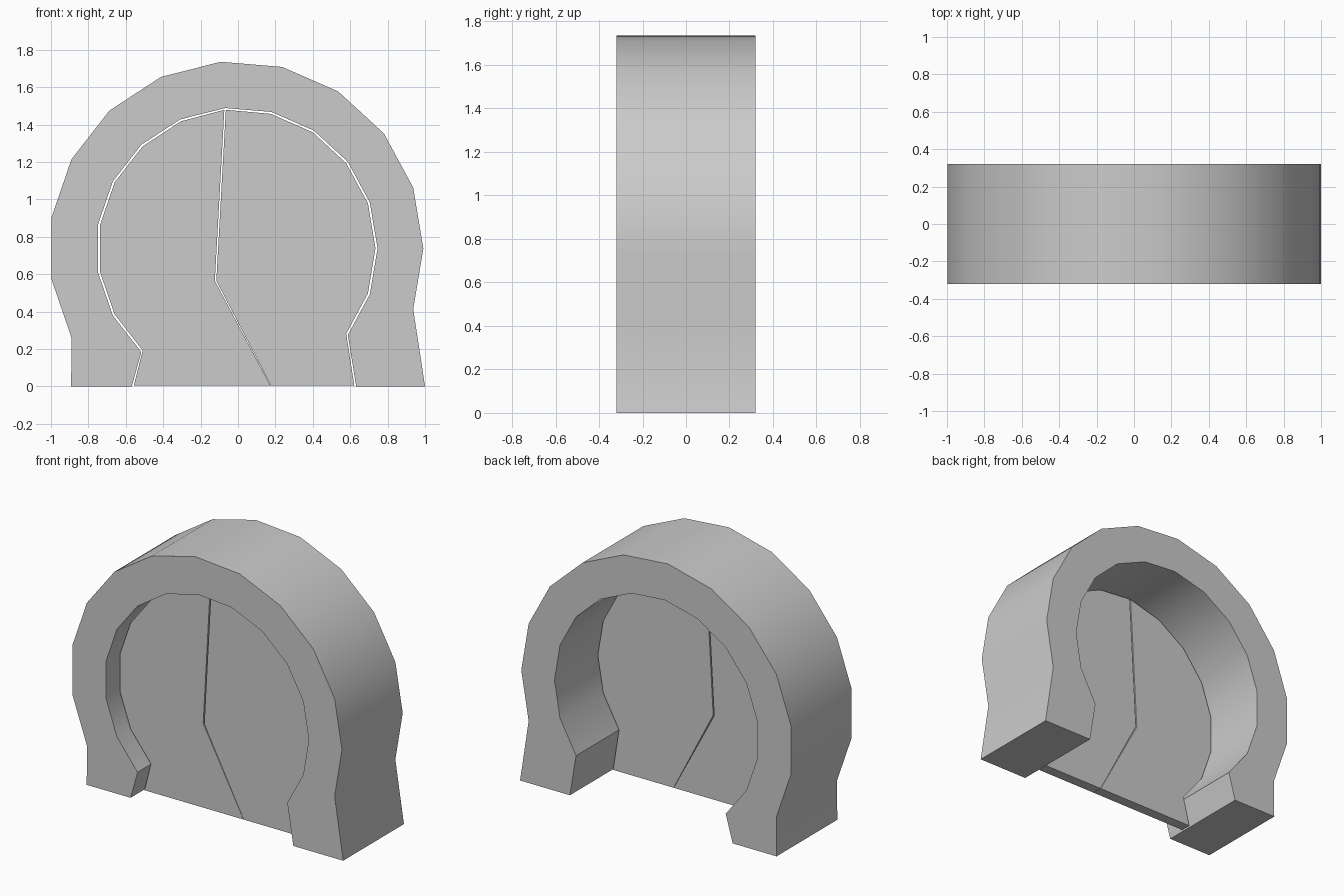
import bpy, bmesh
from math import cos, sin, pi, radians

if "Cube" in bpy.data.objects:
    bpy.data.objects.remove(bpy.data.objects["Cube"])

SIDES, CZ = 19, 0.738


def ring(cx, r, first, last):
    """Points of a 19-sided circle, counter-clockwise in the XZ plane."""
    return [(cx + r * cos(2 * pi * k / SIDES), CZ + r * sin(2 * pi * k / SIDES))
            for k in range(first, last + 1)]


def slab(name, outline, y0, y1):
    """Extrude an XZ outline from y0 to y1."""
    bm = bmesh.new()
    face = bm.faces.new([bm.verts.new((x, y0, z)) for x, z in outline])
    ext = bmesh.ops.extrude_face_region(bm, geom=[face])
    for v in ext["geom"]:
        if isinstance(v, bmesh.types.BMVert):
            v.co.y = y1
    bmesh.ops.recalc_face_normals(bm, faces=bm.faces)
    mesh = bpy.data.meshes.new(name)
    bm.to_mesh(mesh)
    bm.free()
    ob = bpy.data.objects.new(name, mesh)
    bpy.context.collection.objects.link(ob)
    bpy.context.view_layer.objects.active = ob
    ob.select_set(True)
    bpy.ops.object.shade_smooth_by_angle(angle=radians(30))
    ob.select_set(False)
    return ob


# Thick arch frame with two flared feet
outer = [(1.0, 0)] + ring(-0.01, 1.001, -1, 11) + [(-0.892, 0)]
inner = [(0.632, 0)] + ring(-0.007, 0.753, -2, 12) + [(-0.568, 0)]
slab("arch_frame", outer + inner[::-1], -0.32, 0.32)

# Two thin panels recessed in the opening, split by a bent crack
FRONT, BACK, R = -0.19, -0.12, 0.742
crack = [(-0.069, 1.479, 0.004), (-0.12, 0.565, 0.004), (0.175, 0.004, 0.001)]
left_edge = [(x - g, z) for x, z, g in crack]
right_edge = [(x + g, z) for x, z, g in crack]

left = left_edge[:1] + ring(-0.007, R, 6, 12) + [(-0.557, 0.004)] + left_edge[:0:-1]
slab("left_panel", left, FRONT, BACK)

right = right_edge + [(0.622, 0.004)] + ring(-0.007, R, -2, 4)
slab("right_panel", right, FRONT, BACK)
